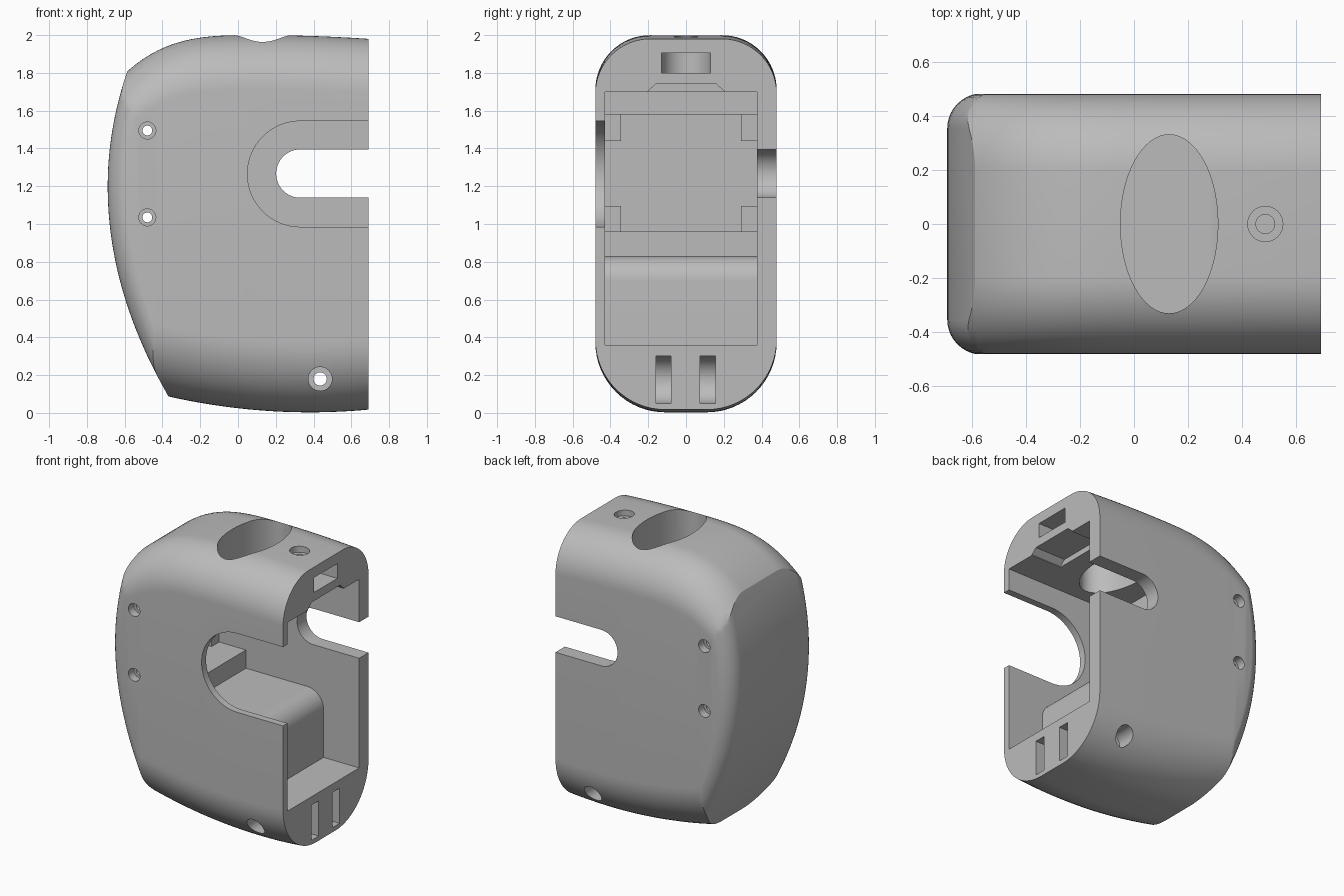
import bpy, bmesh
from math import sin, cos, pi, radians

cube = bpy.data.objects.get("Cube")
if cube:
    bpy.data.objects.remove(cube, do_unlink=True)

grey = bpy.data.materials.new("light_grey")
grey.use_nodes = True
grey.diffuse_color = (0.5, 0.5, 0.5, 1)
grey.node_tree.nodes["Principled BSDF"].inputs["Base Color"].default_value = (0.5, 0.5, 0.5, 1)


def loft(name, rings):
    """Solid skinned over equal-length closed rings."""
    bm = bmesh.new()
    rows = [[bm.verts.new(p) for p in ring] for ring in rings]
    n = len(rows[0])
    for a, b in zip(rows, rows[1:]):
        for i in range(n):
            j = (i + 1) % n
            bm.faces.new((a[i], a[j], b[j], b[i]))
    bm.faces.new(rows[0])
    bm.faces.new(rows[-1])
    bmesh.ops.recalc_face_normals(bm, faces=bm.faces)
    mesh = bpy.data.meshes.new(name)
    bm.to_mesh(mesh)
    bm.free()
    mesh.materials.append(grey)
    ob = bpy.data.objects.new(name, mesh)
    bpy.context.collection.objects.link(ob)
    return ob


def prism(name, pts, axis, lo, hi):
    """Extrude a 2D outline along an axis."""
    place = {"x": lambda a, b, t: (t, a, b),
             "y": lambda a, b, t: (a, t, b),
             "z": lambda a, b, t: (a, b, t)}[axis]
    return loft(name, [[place(a, b, t) for a, b in pts] for t in (lo, hi)])


def arc(u, v, ru, rv, start, end, n=16):
    angles = [radians(start + (end - start) * i / n) for i in range(n + 1)]
    return [(u + ru * cos(t), v + rv * sin(t)) for t in angles]


def circle(u, v, r, rv=None, n=48):
    return arc(u, v, r, rv or r, 0, 360, n)[:-1]


def box(x0, x1, z0, z1):
    return [(x0, z0), (x1, z0), (x1, z1), (x0, z1)]


def u_slot(u, v, r, end):
    """Slot outline with a round inner end, open toward +x."""
    return [(end, v + r)] + arc(u, v, r, r, 90, 270, 32) + [(end, v - r)]


def combine(target, tool, operation="DIFFERENCE"):
    mod = target.modifiers.new("shape", "BOOLEAN")
    mod.operation, mod.solver, mod.object = operation, "EXACT", tool
    bpy.context.view_layer.objects.active = target
    bpy.ops.object.modifier_apply(modifier=mod.name)
    bpy.data.objects.remove(tool, do_unlink=True)


W, R_TOP, R_LOW = 0.48, 0.29, 0.37
OPEN = 0.69


def section(x):
    """Rounded cross-section at x, following the crowned top and base."""
    top = 2 - (0.057 * (x - 0.1) ** 2 if x > 0.1 else 0.64 * (0.1 - x) ** 3.2)
    low = 0.003 + 0.15 * (x - 0.38) ** 2
    t, b = W - R_TOP, W - R_LOW
    pts = (arc(t, top - R_TOP, R_TOP, R_TOP, 0, 90)
           + arc(-t, top - R_TOP, R_TOP, R_TOP, 90, 180)
           + arc(-b, low + R_LOW, R_LOW, R_LOW, 180, 270)
           + arc(b, low + R_LOW, R_LOW, R_LOW, 270, 360))
    return [(x, y, z) for y, z in pts]


def plan(z):
    """Plan outline at z with a bowed, rounded closed end."""
    back = -OPEN + (0.28 if z > 1.2 else 0.26) * (z - 1.2) ** 2
    w, r = W + 0.003, 0.13
    pts = ([(1, w)] + arc(back + r, w - r, r, r, 90, 180, 10)
           + arc(back + r, r - w, r, r, 180, 270, 10) + [(1, -w)])
    return [(x, y, z) for x, y in pts]


# Outer shell
housing = loft("housing", [section(-0.8 + (OPEN + 0.8) * i / 40) for i in range(41)])
combine(housing, loft("end_shape", [plan(-0.1 + 2.2 * i / 44) for i in range(45)]), "INTERSECT")

# Stepped cavity, open toward +x
cavity = ([(0.8, 0.36), (0.41, 0.36)] + arc(0.28, 0.70, 0.13, 0.13, 0, 90, 12)
          + [(-0.2, 0.83), (-0.2, 0.96), (-0.56, 0.96), (-0.56, 1.58),
             (-0.2, 1.58), (-0.2, 1.70), (0.8, 1.70)])
combine(housing, prism("cavity", cavity, "y", -0.43, 0.375))

# Corner bosses inside the cavity
for z0, z1 in ((0.95, 1.095), (1.44, 1.59)):
    for y0, y1 in ((-0.44, -0.345), (0.29, 0.385)):
        combine(housing, prism("boss", box(-0.58, -0.41, z0, z1), "y", y0, y1), "UNION")

# Side slots: wide on the front wall, narrow on the back wall
combine(housing, prism("front_slot", u_slot(0.33, 1.265, 0.28, 0.8), "y", -0.6, -0.42))
combine(housing, prism("back_slot", u_slot(0.33, 1.267, 0.128, 0.8), "y", 0.36, 0.6))

# Oval opening through the top and shallow relief in the cavity ceiling
combine(housing, prism("oval_opening", circle(0.13, 0, 0.18, 0.33, 64), "z", 1.6, 2.1))
relief = [(-0.2, 1.68), (0.2, 1.68), (0.2, 1.705), (0.16, 1.74), (-0.16, 1.74), (-0.2, 1.705)]
combine(housing, prism("ceiling_relief", relief, "x", 0.45, 0.8))

# Round-ended pockets in the open rim
combine(housing, prism("top_pocket", u_slot(0.485, 0, 0.13, 0.8), "z", 1.80, 1.905))
for y in (-0.16, 0.075):
    combine(housing, prism("low_pocket", u_slot(0.435, 0.175, 0.125, 0.8), "y", y, y + 0.08))

# Screw holes with counterbores, right through from front to back
for x, z, r_in, r_out, seat in ((-0.48, 1.495, 0.026, 0.045, 0.42),
                                (-0.48, 1.035, 0.026, 0.045, 0.42),
                                (0.435, 0.18, 0.035, 0.063, 0.3)):
    combine(housing, prism("hole", circle(x, z, r_in, n=32), "y", -0.6, 0.6))
    for s in (-1, 1):
        combine(housing, prism("counterbore", circle(x, z, r_out, n=32), "y", s * seat, s * 0.6))

# Top screw hole
combine(housing, prism("top_hole", circle(0.485, 0, 0.035, n=32), "z", 1.85, 2.1))
combine(housing, prism("top_counterbore", circle(0.485, 0, 0.065, n=32), "z", 1.95, 2.1))

bpy.ops.object.select_all(action="DESELECT")
housing.select_set(True)
bpy.context.view_layer.objects.active = housing
bpy.ops.object.shade_smooth_by_angle(angle=radians(28))
